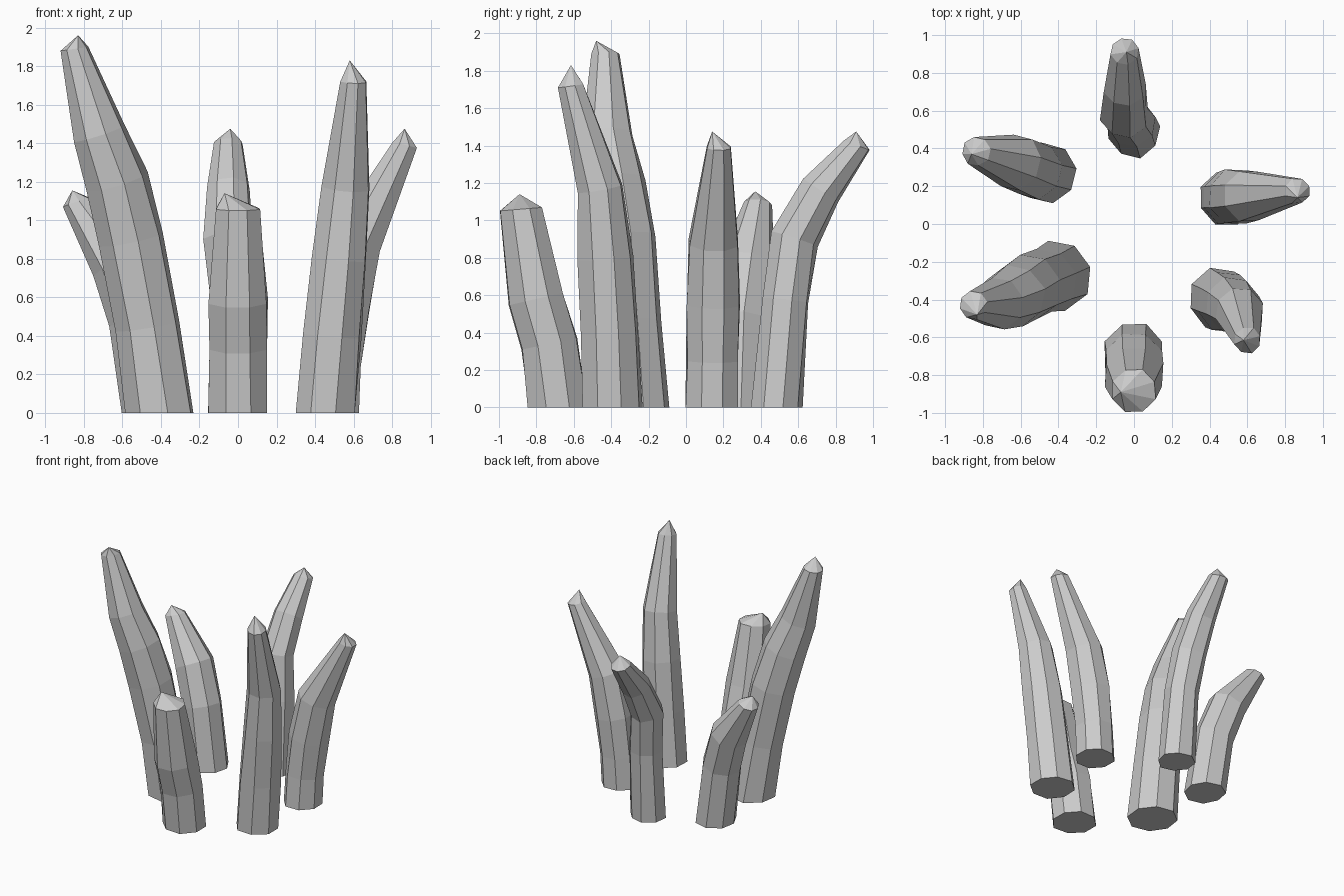
import bpy, bmesh, math, random
from mathutils import Vector

if "Cube" in bpy.data.objects:
    bpy.data.objects.remove(bpy.data.objects["Cube"], do_unlink=True)

random.seed(4)
SIDES = 8
UP = Vector((0, 0, 1))

stone = bpy.data.materials.new("pale_grey_stone")
stone.use_nodes = True
GREY = (0.6, 0.6, 0.6, 1)
stone.diffuse_color = GREY
stone.node_tree.nodes["Principled BSDF"].inputs["Base Color"].default_value = GREY


def shard(name, rings, tip, turn):
    """Bent faceted column: rings are (x, y, z, radius), closed by an off-centre tip."""
    bm = bmesh.new()
    centres = [Vector(r[:3]) for r in rings]
    loops = []
    for i, (c, ring) in enumerate(zip(centres, rings)):
        # Rings lean with the bend; the foot stays flat on the ground
        below = (c - centres[i - 1]).normalized() if i else UP
        above = (centres[i + 1] - c).normalized() if i + 1 < len(rings) else UP
        axis = (below + above) if i else UP
        tilt = UP.rotation_difference(axis)
        loop = []
        for k in range(SIDES):
            a = math.tau * (k + turn) / SIDES
            r = ring[3] * random.uniform(0.97, 1.06)
            loop.append(bm.verts.new(c + tilt @ Vector((r * math.cos(a), r * math.sin(a), 0))))
        loops.append(loop)
    for low, high in zip(loops, loops[1:]):
        for k in range(SIDES):
            n = (k + 1) % SIDES
            bm.faces.new((low[k], low[n], high[n], high[k]))
    bm.faces.new(list(reversed(loops[0])))
    # Blunt faceted tip
    peak = bm.verts.new(tip)
    for k in range(SIDES):
        bm.faces.new((loops[-1][k], loops[-1][(k + 1) % SIDES], peak))
    bmesh.ops.recalc_face_normals(bm, faces=bm.faces)
    mesh = bpy.data.meshes.new(name)
    bm.to_mesh(mesh)
    bm.free()
    mesh.materials.append(stone)
    obj = bpy.data.objects.new(name, mesh)
    bpy.context.collection.objects.link(obj)


# Tall shard leaning out to the front right
shard("front_right_shard",
      [(-.41, -.27, 0, .185), (-.475, -.3, .45, .17), (-.56, -.335, .9, .17),
       (-.63, -.38, 1.2, .165), (-.72, -.42, 1.45, .135), (-.85, -.43, 1.89, .075)],
      (-.83, -.48, 1.96), .3)

# Short shard at the front
shard("front_shard",
      [(0, -.685, 0, .165), (0, -.73, .34, .16), (0, -.8, .58, .16), (0, -.88, 1.06, .118)],
      (-.07, -.89, 1.14), .5)

# Tall upright shard at the front left
shard("front_left_shard",
      [(.455, -.395, 0, .162), (.49, -.41, .4, .16), (.525, -.43, .8, .15),
       (.56, -.46, 1.17, .13), (.6, -.615, 1.72, .07)],
      (.58, -.615, 1.83), .4)

# Shard bending out to the left
shard("left_shard",
      [(.49, .14, 0, .147), (.505, .142, .25, .147), (.54, .145, .55, .147),
       (.61, .15, .88, .14), (.865, .175, 1.39, .067)],
      (.865, .14, 1.475), .5)

# Shard bending away at the back
shard("back_shard",
      [(0, .485, 0, .135), (-.015, .535, .57, .125), (-.05, .58, .9, .128),
       (-.05, .72, 1.16, .11), (-.05, .915, 1.4, .075)],
      (-.04, .91, 1.475), .3)

# Short shard leaning to the back right
shard("back_right_shard",
      [(-.455, .27, 0, .155), (-.525, .285, .48, .15), (-.62, .325, .77, .145),
       (-.835, .385, 1.09, .077)],
      (-.86, .37, 1.155), .2)
